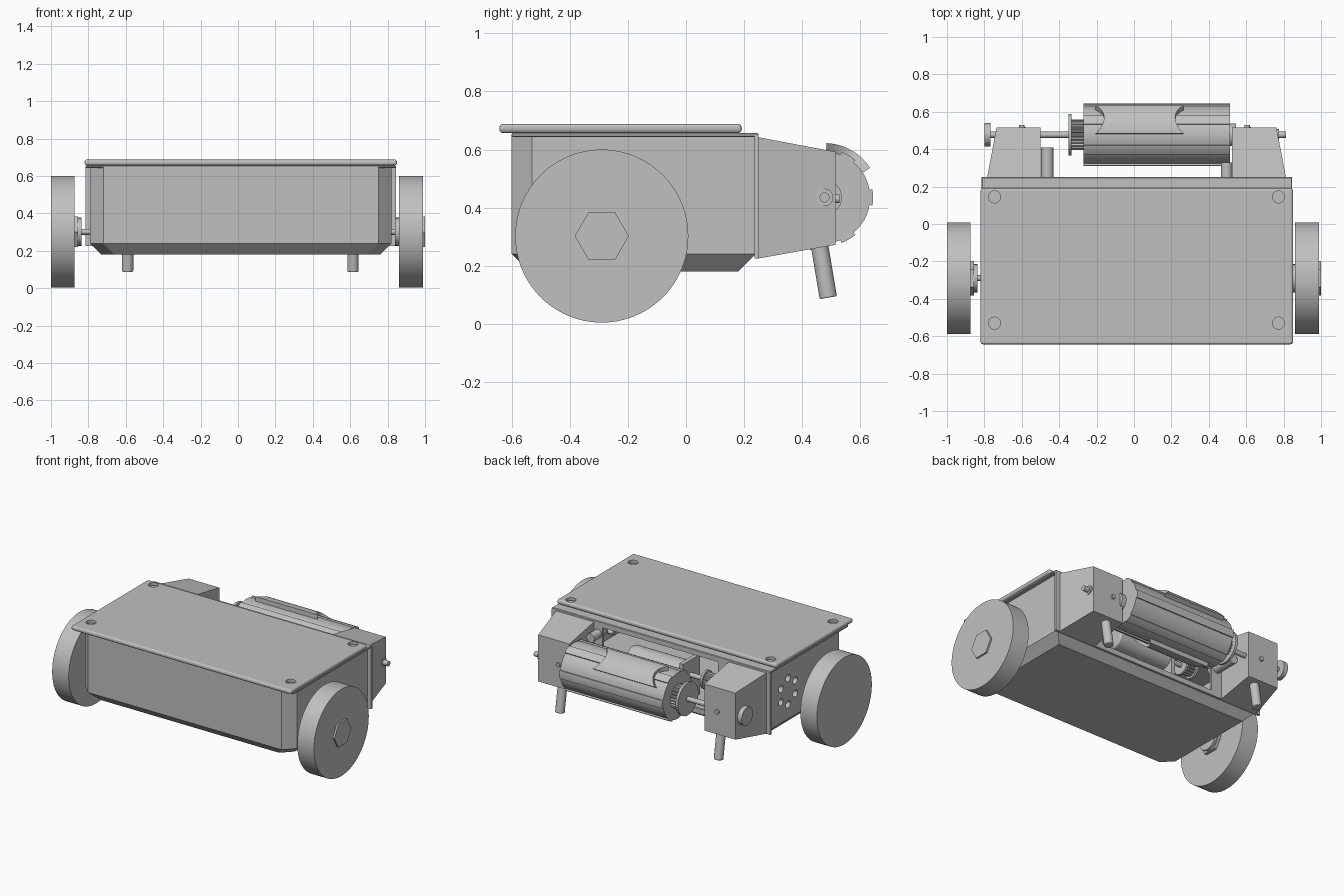
import bpy, bmesh, math
from mathutils import Vector

if "Cube" in bpy.data.objects:
    bpy.data.objects.remove(bpy.data.objects["Cube"])

grey = bpy.data.materials.new("plain grey")
grey.use_nodes = True
COLOR = (0.53, 0.53, 0.53, 1)
grey.diffuse_color = COLOR
grey.node_tree.nodes["Principled BSDF"].inputs["Base Color"].default_value = COLOR

X, Y, Z = Vector((1, 0, 0)), Vector((0, 1, 0)), Vector((0, 0, 1))


def finish(name, bm, smooth=True):
    bmesh.ops.recalc_face_normals(bm, faces=bm.faces)
    mesh = bpy.data.meshes.new(name)
    bm.to_mesh(mesh)
    bm.free()
    mesh.materials.append(grey)
    if smooth:
        mesh.shade_smooth()
        mesh.set_sharp_from_angle(angle=math.radians(30))
    ob = bpy.data.objects.new(name, mesh)
    bpy.context.collection.objects.link(ob)
    return ob


def loft(name, rings, smooth=False):
    """Skin a stack of equal-length point rings and cap both ends."""
    bm = bmesh.new()
    rows = [[bm.verts.new(p) for p in ring] for ring in rings]
    n = len(rows[0])
    for a, b in zip(rows, rows[1:]):
        for i in range(n):
            j = (i + 1) % n
            bm.faces.new((a[i], a[j], b[j], b[i]))
    bm.faces.new(rows[0])
    bm.faces.new(rows[-1])
    return finish(name, bm, smooth)


def box(name, x, y, z):
    return loft(name, [[(x[0], y[0], h), (x[1], y[0], h), (x[1], y[1], h), (x[0], y[1], h)] for h in z])


def rod(name, a, b, r, sides=32, smooth=True):
    a, b = Vector(a), Vector(b)
    d = (b - a).normalized()
    u = (Y if abs(d.y) < 0.9 else X)
    u = (u - d * u.dot(d)).normalized()
    v = d.cross(u)
    ring = [math.tau * i / sides for i in range(sides)]
    return loft(name, [[p + (u * math.cos(t) + v * math.sin(t)) * r for t in ring] for p in (a, b)], smooth)


def xrod(name, x0, x1, y, z, r, sides=32):
    return rod(name, (x0, y, z), (x1, y, z), r, sides, sides > 8)


def cut(ob, cutters):
    for c in cutters:
        m = ob.modifiers.new("cut", "BOOLEAN")
        m.object, m.solver = c, "EXACT"
    bpy.context.view_layer.objects.active = ob
    for m in list(ob.modifiers):
        bpy.ops.object.modifier_apply(modifier=m.name)
    for c in cutters:
        bpy.data.objects.remove(c)


def bevel(ob, width, segments):
    m = ob.modifiers.new("bevel", "BEVEL")
    m.width, m.segments = width, segments
    bpy.context.view_layer.objects.active = ob
    bpy.ops.object.modifier_apply(modifier=m.name)


# Chassis shell with chamfered front corners and underside
def section(z, inset):
    l, r, f, b, c = -0.79 + inset, 0.82 - inset, -0.6 + inset, 0.24 - inset, 0.07
    return [(l, f + c, z), (l + c, f, z), (r - c, f, z), (r, f + c, z), (r, b, z), (l, b, z)]


chassis = loft("chassis", [section(0.18, 0.06), section(0.24, 0), section(0.648, 0)])
cutters = [box("cavity", (-0.76, 0.79), (-0.5, 0.3), (0.25, 0.63))]
for i in range(6):
    t = math.tau * (i + 0.5) / 6
    cutters.append(xrod("vent", -0.85, -0.7, 0.02 + 0.09 * math.cos(t), 0.43 + 0.09 * math.sin(t), 0.024, 20))
cut(chassis, cutters)

back = box("back_plate", (-0.815, 0.845), (0.235, 0.25), (0.225, 0.65))
cut(back, [box("opening", (-0.42, 0.46), (0.2, 0.3), (0.26, 0.62))])
lip = box("chassis_lip", (-0.815, 0.845), (-0.6, 0.25), (0.643, 0.657))
bevel(lip, 0.004, 1)

# Lid with rounded rim and four screw recesses
lid = box("lid", (-0.82, 0.85), (-0.643, 0.192), (0.657, 0.688))
bevel(lid, 0.013, 4)
cut(lid, [rod("recess", (x, y, 0.668), (x, y, 0.75), 0.032) for x in (-0.745, 0.772) for y in (-0.53, 0.145)])
for x in (-0.745, 0.772):
    for y in (-0.53, 0.145):
        rod("lid_screw", (x, y, 0.66), (x, y, 0.675), 0.02, 6, False)

# Wheels, hubs and axles
WY, WZ = -0.29, 0.302
for side, x0, x1 in (("right", -1.0, -0.875), ("left", 0.862, 0.988)):
    xrod(side + "_wheel", x0, x1, WY, WZ, 0.298, 96)
xrod("left_wheel_hex", 0.98, 1.0, WY, WZ, 0.093, 6)
xrod("left_wheel_spacer", 0.84, 0.87, WY, WZ, 0.075)
xrod("right_wheel_hex", -0.88, -0.855, WY, WZ, 0.093, 6)
xrod("right_wheel_spacer", -0.86, -0.838, WY, WZ, 0.075)
xrod("right_axle", -0.9, -0.7, WY, WZ, 0.016, 20)
xrod("left_axle", 0.75, 0.9, WY, WZ, 0.016, 20)


# Tapered arms holding the drum, with slanted feet
def arm(name, outer, inner, outer_tip):
    rings = []
    for y, z0, z1, xo in ((0.25, 0.225, 0.642, outer), (0.515, 0.272, 0.592, outer_tip)):
        rings.append([(xo, y, z0), (inner, y, z0), (inner, y, z1), (xo, y, z1)])
    return loft(name, rings)


arm("right_arm", -0.785, -0.5, -0.735)
arm("left_arm", 0.812, 0.525, 0.762)
for side, x in (("right", -0.59), ("left", 0.615)):
    bevel(rod(side + "_foot", (x, 0.455, 0.3), (x, 0.49, 0.09), 0.03), 0.004, 2)
    rod(side + "_arm_bolt", (x - 0.01, 0.5, 0.43), (x - 0.01, 0.528, 0.43), 0.015, 16)
rod("right_brace", (-0.463, 0.2, 0.43), (-0.463, 0.41, 0.43), 0.033)
rod("left_brace", (0.495, 0.2, 0.57), (0.495, 0.33, 0.57), 0.03)

# Drum body with raised ribs
DY, DZ = 0.477, 0.435


def polar(x, r, t):
    return (x, DY + r * math.cos(t), DZ + r * math.sin(t))


outline = []
for k in range(6):
    mid = k * math.tau / 6
    for step in range(-6, 7):
        a = mid + math.radians(step * 4.8)
        if abs(step) == 2:
            pair = (0.157, 0.167) if step < 0 else (0.167, 0.157)
            outline += [(r, a) for r in pair]
        elif step < 6:
            outline.append((0.167 if abs(step) < 2 else 0.157, a))
loft("drum", [[polar(x, r, t) for r, t in outline] for x in (-0.27, 0.513)], True)


# Curved impact plates with scooped ends
def striker(name, start, end, n=12):
    rings = []
    for i in range(n + 1):
        u = i / n
        t = math.radians(start + (end - start) * u)
        half = 0.19 + 0.045 * abs(2 * u - 1) ** 2
        c = 0.03
        rings.append([polar(c - half, 0.14, t), polar(c + half, 0.14, t),
                      polar(c + half, 0.187, t), polar(c - half, 0.187, t)])
    loft(name, rings, True)


striker("upper_striker", 33, 88)
striker("lower_striker", 213, 268)

# Drum shaft, bearing boss, nut and toothed pulley
xrod("drum_shaft", -0.8, 0.812, DY, DZ, 0.017, 24)
xrod("bearing_boss", 0.505, 0.545, DY, DZ, 0.06)
xrod("shaft_nut", -0.8, -0.768, DY, DZ, 0.062)
xrod("shaft_collar", 0.755, 0.775, DY, DZ, 0.03)
xrod("pulley_flange", -0.35, -0.333, DY, DZ, 0.112, 40)


def toothed(name, x0, x1, y, z, r, teeth):
    ring = []
    for i in range(teeth * 4):
        t = math.tau * i / (teeth * 4)
        q = r if i % 4 < 2 else r * 0.88
        ring.append((y + q * math.cos(t), z + q * math.sin(t)))
    loft(name, [[(x, a, b) for a, b in ring] for x in (x0, x1)])


toothed("drum_pulley", -0.335, -0.268, DY, DZ, 0.082, 24)

# Drive motor and its small pulley inside the open back
MY, MZ = 0.15, 0.42
bevel(xrod("motor", -0.12, 0.3, MY, MZ, 0.085), 0.01, 2)
xrod("motor_shaft", -0.38, -0.1, MY, MZ, 0.016, 20)
toothed("motor_pulley", -0.335, -0.268, MY, MZ, 0.05, 14)
for x in (-0.35, -0.268):
    xrod("motor_pulley_flange", x, x + 0.015, MY, MZ, 0.062)
box("motor_mount", (-0.14, -0.11), (0.05, 0.23), (0.24, 0.52))
